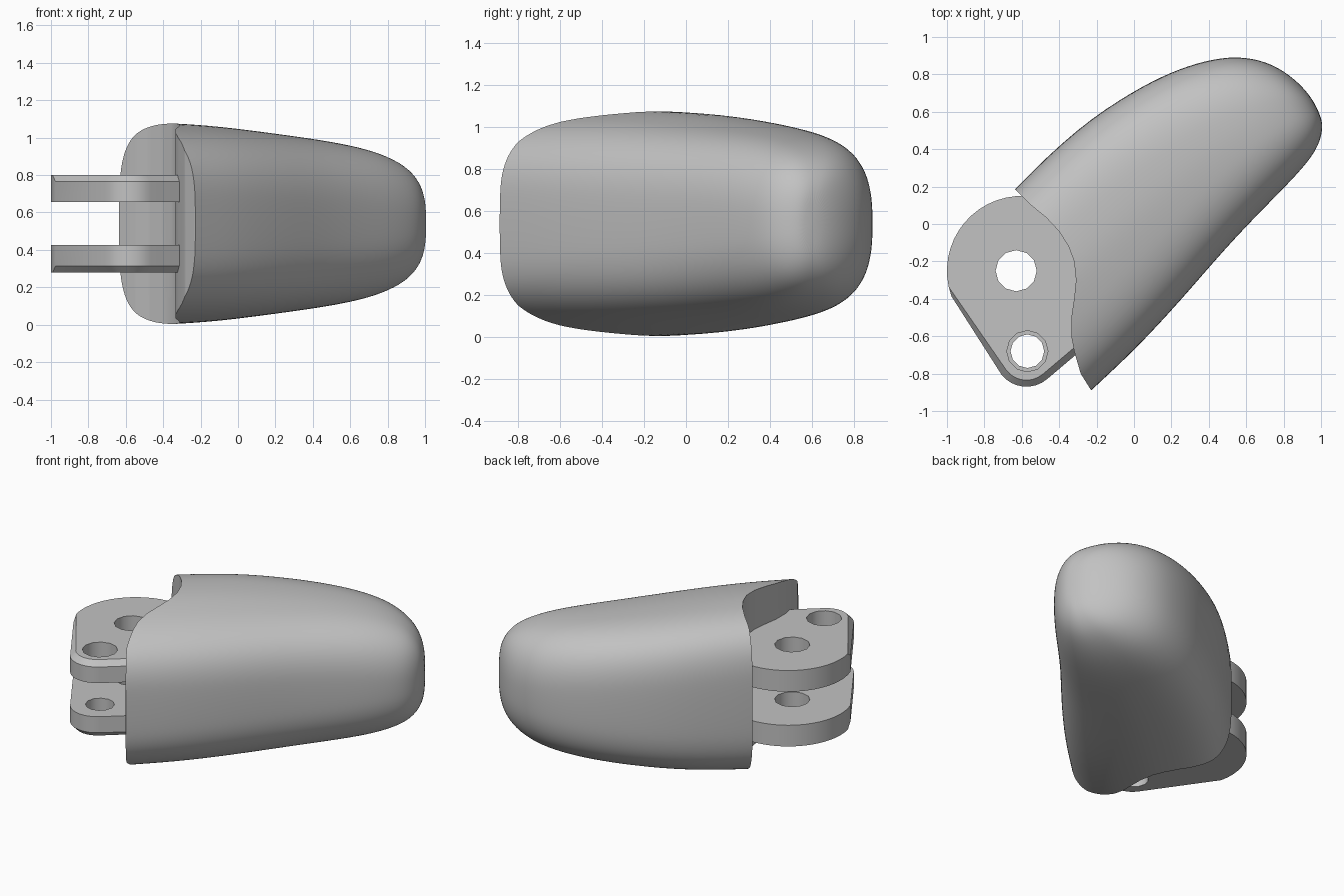
import bpy, bmesh, math
from mathutils import Vector

cube = bpy.data.objects.get("Cube")
if cube:
    bpy.data.objects.remove(cube, do_unlink=True)

MID_Z = 0.54
SHADE = (0.54, 0.54, 0.54, 1)
grey = bpy.data.materials.new("plain grey")
grey.use_nodes = True
grey.diffuse_color = SHADE
grey.node_tree.nodes["Principled BSDF"].inputs["Base Color"].default_value = SHADE


def make_object(name, bm):
    bmesh.ops.recalc_face_normals(bm, faces=bm.faces)
    mesh = bpy.data.meshes.new(name)
    bm.to_mesh(mesh)
    bm.free()
    mesh.materials.append(grey)
    obj = bpy.data.objects.new(name, mesh)
    bpy.context.collection.objects.link(obj)
    return obj


def prism(outline, z0, z1):
    bm = bmesh.new()
    low = [bm.verts.new((x, y, z0)) for x, y in outline]
    high = [bm.verts.new((x, y, z1)) for x, y in outline]
    bm.faces.new(low)
    bm.faces.new(high)
    n = len(outline)
    for i in range(n):
        j = (i + 1) % n
        bm.faces.new((low[i], low[j], high[j], high[i]))
    bmesh.ops.recalc_face_normals(bm, faces=bm.faces)
    return bm


def arc(cx, cy, r, start, end, steps):
    angles = [math.radians(start + (end - start) * i / steps) for i in range(steps + 1)]
    return [(cx + r * math.cos(a), cy + r * math.sin(a)) for a in angles]


def cutter(name, outline, z0, z1):
    obj = make_object(name, prism(outline, z0, z1))
    obj.hide_render = True
    return obj


def activate(obj):
    bpy.ops.object.select_all(action='DESELECT')
    bpy.context.view_layer.objects.active = obj
    obj.select_set(True)


def apply_all(obj):
    activate(obj)
    for mod in list(obj.modifiers):
        bpy.ops.object.modifier_apply(modifier=mod.name)


def cut(obj, tool):
    mod = obj.modifiers.new("cut", 'BOOLEAN')
    mod.operation = 'DIFFERENCE'
    mod.solver = 'EXACT'
    mod.object = tool
    apply_all(obj)
    bpy.data.objects.remove(tool, do_unlink=True)


def smooth(obj, angle):
    activate(obj)
    bpy.ops.object.shade_smooth_by_angle(angle=math.radians(angle))


# Rounded fingertip: back edge point, front edge point, half height
sections = [
    ((-0.90, -0.10), (-0.50, -1.15), 0.545),
    ((-0.64, 0.19), (-0.23, -0.89), 0.545),
    ((-0.30, 0.52), (0.00, -0.68), 0.53),
    ((0.00, 0.715), (0.25, -0.41), 0.495),
    ((0.20, 0.815), (0.48, -0.14), 0.465),
    ((0.38, 0.875), (0.68, 0.07), 0.435),
    ((0.55, 0.90), (0.84, 0.23), 0.395),
    ((0.71, 0.87), (0.95, 0.355), 0.335),
    ((0.83, 0.80), (0.995, 0.44), 0.27),
    ((0.92, 0.715), (1.01, 0.52), 0.19),
    ((0.97, 0.64), (1.00, 0.57), 0.10),
]
SIDES = 48
bm = bmesh.new()
rings = []
for k, (back, front, height) in enumerate(sections):
    a, b = Vector(back), Vector(front)
    mid, half = (a + b) / 2, (a - b) / 2
    # Boxy at the base with a roof sloping to the front, rounder at the tip
    base = max(0, 1 - k / 7)
    power = 2 / (2.5 + 1.4 * base)
    ring = []
    for i in range(SIDES):
        t = 2 * math.pi * i / SIDES
        c, s = math.cos(t), math.sin(t)
        u = math.copysign(abs(c) ** power, c)
        v = math.copysign(abs(s) ** power, s)
        v *= 1 - 0.22 * base * max(0, -u)
        p = mid + half * u
        ring.append(bm.verts.new((p.x, p.y, MID_Z + height * v)))
    rings.append(ring)
for r0, r1 in zip(rings, rings[1:]):
    for i in range(SIDES):
        j = (i + 1) % SIDES
        bm.faces.new((r0[i], r0[j], r1[j], r1[i]))
bm.faces.new(rings[0])
bm.faces.new(rings[-1])
fingertip = make_object("fingertip_body", bm)
fingertip.modifiers.new("round", 'SUBSURF').levels = 2
apply_all(fingertip)

# Curved hinge clearance across the base
clearance = [(-0.80, 0.35), (-0.64, 0.19), (-0.55, 0.10), (-0.47, 0.035), (-0.40, -0.04),
             (-0.35, -0.12), (-0.32, -0.20), (-0.31, -0.30), (-0.32, -0.40),
             (-0.335, -0.50), (-0.335, -0.60), (-0.32, -0.68), (-0.285, -0.80),
             (-0.235, -0.88), (-0.10, -1.05), (-0.10, -1.40), (-1.40, -1.40), (-1.40, 0.35)]
cut(fingertip, cutter("clearance_cutter", clearance, -0.5, 1.6))
smooth(fingertip, 35)

# Pair of hinge plates with a chamfered outer rim around the small hole
outline = (arc(-0.60, -0.25, 0.40, 20, 200, 24) + arc(-0.575, -0.70, 0.17, 218, 310, 8)
           + [(-0.14, -0.555), (-0.14, -0.20)])
for name, z0, z1, outer, pin in (("lower_hinge_plate", 0.28, 0.425, 0.28, 0.09),
                                 ("upper_hinge_plate", 0.655, 0.80, 0.80, 0.11)):
    bm = prism(outline, z0, z1)
    rim = [e for e in bm.edges
           if all(abs(v.co.z - outer) < 0.001 and v.co.y < -0.36 for v in e.verts)]
    bmesh.ops.bevel(bm, geom=rim, offset=0.035, segments=1, affect='EDGES')
    plate = make_object(name, bm)
    for x, y, r in ((-0.63, -0.25, 0.11), (-0.57, -0.68, pin)):
        cut(plate, cutter("hole_cutter", arc(x, y, r, 0, 330, 11), z0 - 0.1, z1 + 0.1))
    smooth(plate, 35)
